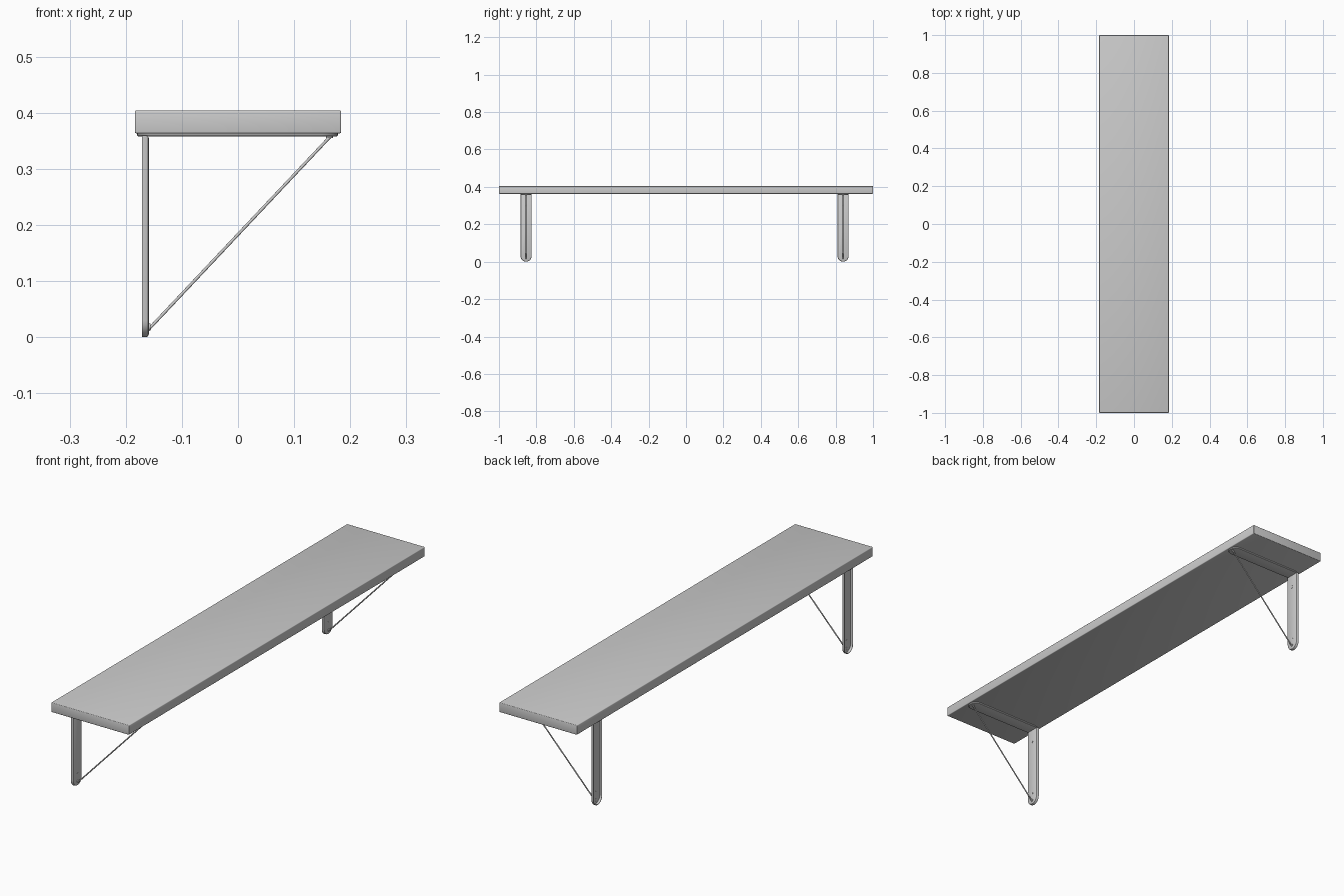
import bpy, bmesh, math
from mathutils import Vector, Matrix

if "Cube" in bpy.data.objects:
    bpy.data.objects.remove(bpy.data.objects["Cube"])


def finish(bm, name, angle=35):
    bmesh.ops.recalc_face_normals(bm, faces=bm.faces)
    me = bpy.data.meshes.new(name)
    bm.to_mesh(me)
    bm.free()
    ob = bpy.data.objects.new(name, me)
    bpy.context.collection.objects.link(ob)
    bpy.ops.object.select_all(action='DESELECT')
    ob.select_set(True)
    bpy.context.view_layer.objects.active = ob
    bpy.ops.object.shade_smooth_by_angle(angle=math.radians(angle))
    return ob


def outline(r, u0, u1, round_end, inset, n=12):
    """Strip outline: round at u0, round or square at u1."""
    pts = []
    c0, c1 = u0 + 0.03, u1 - 0.03
    for i in range(n + 1):
        a = math.pi / 2 + math.pi * i / n
        pts.append((c0 + r * math.cos(a), r * math.sin(a)))
    if round_end:
        for i in range(n + 1):
            a = -math.pi / 2 + math.pi * i / n
            pts.append((c1 + r * math.cos(a), r * math.sin(a)))
    else:
        pts += [(u1 - inset, -r), (u1 - inset, r)]
    return pts


def channel(name, u0, u1, depth, round_end, place):
    """Pressed metal strip, hollow at the back with a softened front edge."""
    bm = bmesh.new()
    wall = 0.0025
    steps = [(0.027, depth - wall), (0.0275, 0), (0.03, 0),
             (0.03, depth * 0.6), (0.0285, depth * 0.88), (0.0255, depth)]
    rings = [[bm.verts.new(place(u, v, w))
              for u, v in outline(r, u0, u1, round_end, 0.03 - r)] for r, w in steps]
    for a, b in zip(rings, rings[1:]):
        for i in range(len(a)):
            j = (i + 1) % len(a)
            bm.faces.new((a[i], a[j], b[j], b[i]))
    bm.faces.new(rings[0])
    bm.faces.new(rings[-1])
    return finish(bm, name)


def rod(name, a, b, r, seg=12):
    a, b = Vector(a), Vector(b)
    d = b - a
    m = Matrix.Translation((a + b) / 2) @ d.to_track_quat('Z', 'Y').to_matrix().to_4x4()
    bm = bmesh.new()
    bmesh.ops.create_cone(bm, cap_ends=True, segments=seg, radius1=r, radius2=r,
                          depth=d.length, matrix=m)
    return finish(bm, name)


# Shelf board
bm = bmesh.new()
bmesh.ops.create_cube(bm, size=1, matrix=Matrix.Translation((0, 0, 0.3835))
                      @ Matrix.Diagonal((0.368, 2, 0.041, 1)))
bmesh.ops.bevel(bm, geom=bm.edges[:], offset=0.003, segments=3, profile=0.5, affect='EDGES')
finish(bm, "shelf_board")

# Two wall brackets
for side, y in (("left", -0.855), ("right", 0.84)):
    channel(f"{side}_upright", 0, 0.359, 0.012, False,
            lambda u, v, w: (-0.171 + w, y + v, u))
    channel(f"{side}_arm", -0.18, 0.178, 0.007, True,
            lambda u, v, w: (u, y + v, 0.364 - w))
    # Diagonal brace with its end pins
    rod(f"{side}_brace", (-0.161, y, 0.012), (0.166, y, 0.359), 0.0027)
    rod(f"{side}_brace_foot", (-0.162, y, 0.018), (-0.156, y, 0.018), 0.006)
    rod(f"{side}_brace_head", (0.163, y, 0.36), (0.163, y, 0.355), 0.006)
    # Mounting screws on the upright
    for i, z in enumerate((0.05, 0.3)):
        rod(f"{side}_screw_{i + 1}", (-0.162, y, z), (-0.1582, y, z), 0.006)
